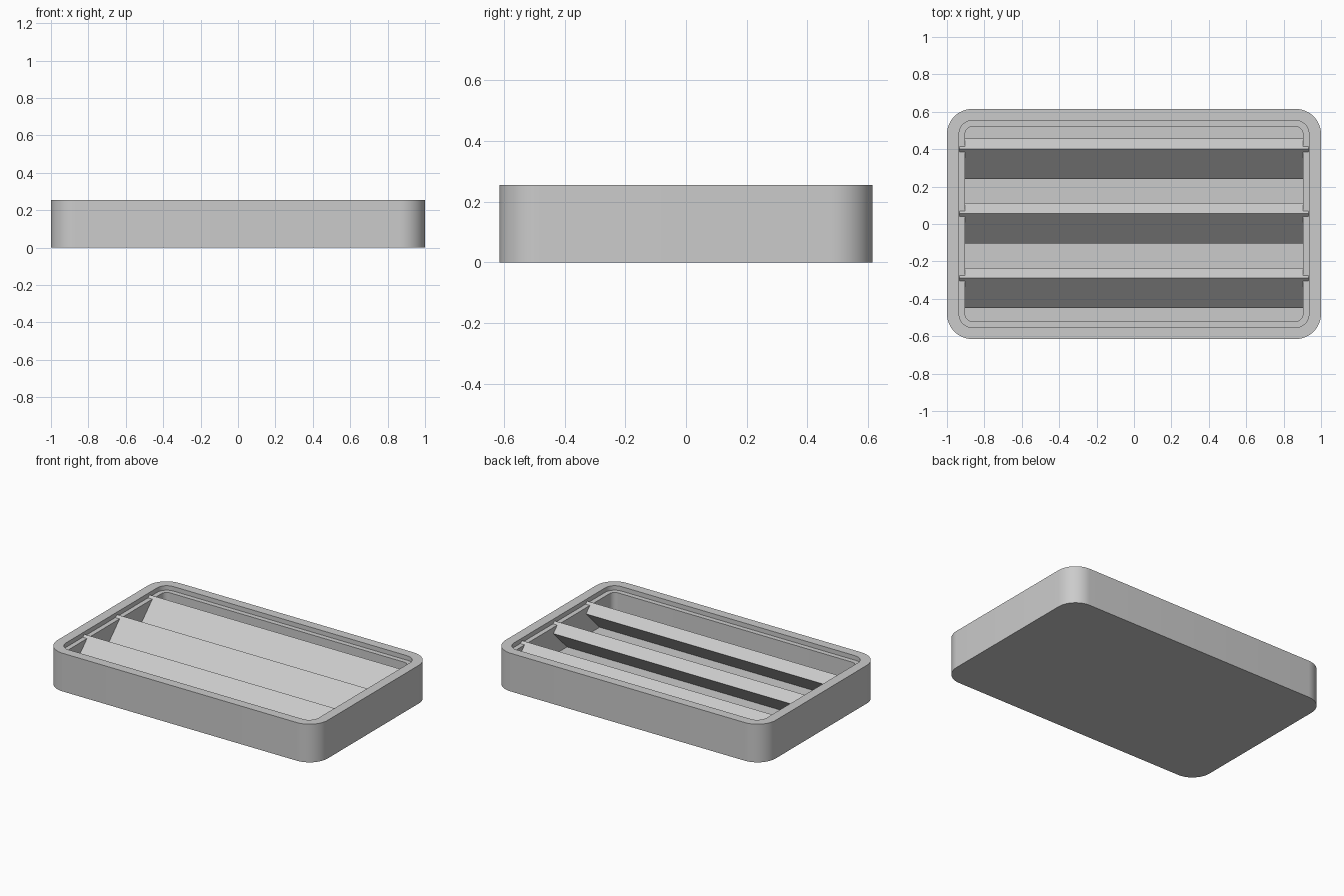
import bpy, bmesh
from math import sin, cos, pi, radians

old = bpy.data.objects.get("Cube")
if old:
    bpy.data.objects.remove(old, do_unlink=True)

GREY = (0.6, 0.6, 0.6, 1)
mat = bpy.data.materials.new("light grey")
mat.use_nodes = True
mat.diffuse_color = GREY
mat.node_tree.nodes["Principled BSDF"].inputs["Base Color"].default_value = GREY


def finish(bm, name):
    bmesh.ops.recalc_face_normals(bm, faces=bm.faces)
    mesh = bpy.data.meshes.new(name)
    bm.to_mesh(mesh)
    bm.free()
    mesh.materials.append(mat)
    obj = bpy.data.objects.new(name, mesh)
    bpy.context.collection.objects.link(obj)
    return obj


def rounded_loop(bm, hx, hy, r, z, steps=12):
    """Ring of vertices around a rounded rectangle."""
    verts = []
    corners = [(1, 1), (-1, 1), (-1, -1), (1, -1)]
    for k, (sx, sy) in enumerate(corners):
        for i in range(steps + 1):
            a = (k + i / steps) * pi / 2
            verts.append(bm.verts.new((sx * (hx - r) + r * cos(a),
                                       sy * (hy - r) + r * sin(a), z)))
    return verts


# Tray: outer wall, flat rim, stepped ledge, cavity and floor
TOP, LEDGE, FLOOR = 0.255, 0.225, 0.04
bm = bmesh.new()
loops = [rounded_loop(bm, *p) for p in (
    (1.0, 0.615, 0.135, 0),
    (1.0, 0.615, 0.135, TOP),
    (0.935, 0.553, 0.07, TOP),
    (0.935, 0.553, 0.07, LEDGE),
    (0.903, 0.52, 0.038, LEDGE),
    (0.903, 0.52, 0.038, FLOOR))]
for a, b in zip(loops, loops[1:]):
    for i in range(len(a)):
        j = (i + 1) % len(a)
        bm.faces.new((a[i], a[j], b[j], b[i]))
bm.faces.new(loops[0])
bm.faces.new(loops[-1])
tray = finish(bm, "tray")
bpy.context.view_layer.objects.active = tray
tray.select_set(True)
bpy.ops.object.shade_smooth_by_angle(angle=radians(30))
tray.select_set(False)

# Slanted slats: tilted slabs leaning back, ends resting over the ledge
RUN, CAP, PEAK = 0.16, 0.056, 0.24
for n, y in enumerate((-0.29, 0.055, 0.40)):
    bm = bmesh.new()
    profile = [(y, PEAK), (y - RUN, PEAK - RUN),
               (y - RUN + CAP, PEAK - RUN - CAP), (y + CAP, PEAK - CAP)]
    ends = [[bm.verts.new((x, py, pz)) for py, pz in profile]
            for x in (-0.934, 0.934)]
    for end in ends:
        bm.faces.new(end)
    for i in range(4):
        j = (i + 1) % 4
        bm.faces.new((ends[0][i], ends[0][j], ends[1][j], ends[1][i]))
    finish(bm, f"slat_{n + 1}")
